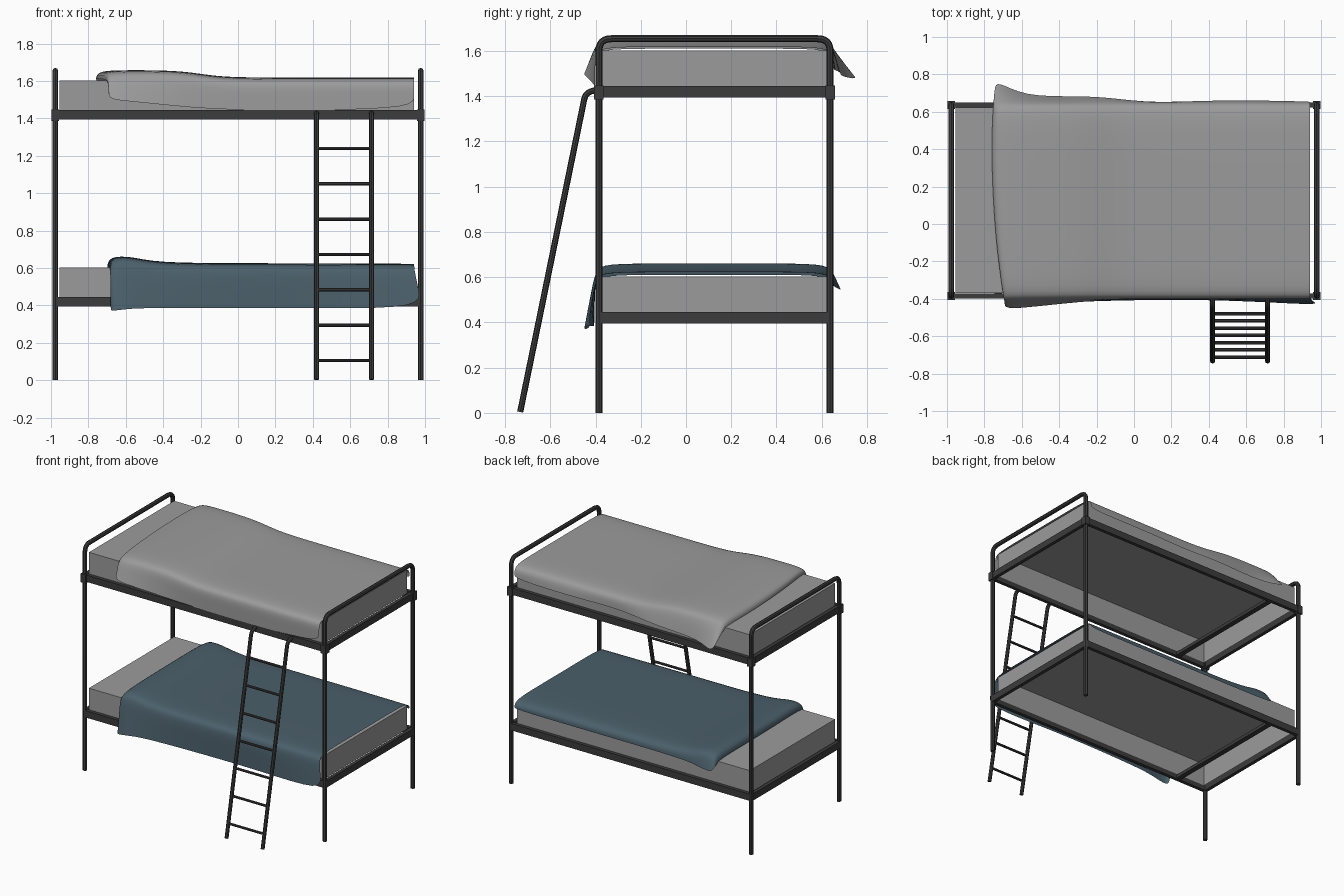
import bpy, bmesh, math
from mathutils import Vector

if "Cube" in bpy.data.objects:
    bpy.data.objects.remove(bpy.data.objects["Cube"])


def material(name, rgb):
    m = bpy.data.materials.new(name)
    m.diffuse_color = (*rgb, 1)
    m.use_nodes = True
    m.node_tree.nodes["Principled BSDF"].inputs["Base Color"].default_value = m.diffuse_color
    return m


METAL = material("dark metal", (0.045, 0.045, 0.045))
GREY = material("grey fabric", (0.33, 0.33, 0.335))
BLUE = material("slate blue fabric", (0.07, 0.115, 0.145))

YF, YB, XP = -0.385, 0.637, 0.977      # post centre lines


def finish(bm, name, mat):
    bmesh.ops.recalc_face_normals(bm, faces=bm.faces)
    me = bpy.data.meshes.new(name)
    bm.to_mesh(me)
    bm.free()
    me.materials.append(mat)
    ob = bpy.data.objects.new(name, me)
    bpy.context.collection.objects.link(ob)
    return ob


def box(name, lo, hi, mat, open_bottom=False):
    bm = bmesh.new()
    bmesh.ops.create_cube(bm, size=1)
    for v in bm.verts:
        v.co = [lo[i] + (v.co[i] + 0.5) * (hi[i] - lo[i]) for i in range(3)]
    if open_bottom:
        bm.normal_update()
        bmesh.ops.delete(bm, geom=[f for f in bm.faces if f.normal.z < -0.5], context='FACES_ONLY')
    ob = finish(bm, name, mat)
    if open_bottom:
        ob.data.update()
    return ob


def round_path(pts, radius, steps=6):
    """Polyline with its inner corners rounded."""
    pts = [Vector(p) for p in pts]
    out = [pts[0]]
    for a, b, c in zip(pts, pts[1:], pts[2:]):
        p, q = b + (a - b).normalized() * radius, b + (c - b).normalized() * radius
        for i in range(steps + 1):
            t = i / steps
            out.append(p * (1 - t) ** 2 + b * 2 * t * (1 - t) + q * t * t)
    return out + [pts[-1]]


def tube(name, pts, r, mat):
    cu = bpy.data.curves.new(name, 'CURVE')
    cu.dimensions = '3D'
    cu.bevel_depth, cu.bevel_resolution, cu.use_fill_caps = r, 2, True
    sp = cu.splines.new('POLY')
    sp.points.add(len(pts) - 1)
    for s, p in zip(sp.points, pts):
        s.co = (*p, 1)
    cu.materials.append(mat)
    ob = bpy.data.objects.new(name, cu)
    bpy.context.collection.objects.link(ob)
    bpy.context.view_layer.objects.active = ob
    bpy.ops.object.select_all(action='DESELECT')
    ob.select_set(True)
    bpy.ops.object.convert(target='MESH')
    bpy.ops.object.shade_smooth_by_angle()


# End frames: two posts joined by a rounded top hoop, with collars at the upper bunk
for side, label in ((-1, "head"), (1, "foot")):
    x = side * XP
    tube(label + "_post_hoop", round_path([(x, YF, 0.0), (x, YF, 1.654), (x, YB, 1.654), (x, YB, 0.0)], 0.055),
         0.0155, METAL)
    for y, end in ((YF, "front"), (YB, "back")):
        box(f"{label}_{end}_collar", (x - 0.021, y - 0.021, 1.385), (x + 0.021, y + 0.021, 1.448), METAL)

# Bunk frames and mattresses
for z, label in ((0.395, "lower"), (1.395, "upper")):
    for y, end in ((YF, "front"), (YB, "back")):
        box(f"{label}_{end}_rail", (-XP, y - 0.013, z), (XP, y + 0.013, z + 0.05), METAL)
    for x, end in ((-XP, "head"), (XP, "foot")):
        box(f"{label}_{end}_rail", (x - 0.013, YF, z), (x + 0.013, YB, z + 0.05), METAL)
    box(label + "_cross_bar", (-0.745, YF, z + 0.005), (-0.705, YB, z + 0.03), METAL)
    box(label + "_mattress", (-0.955, -0.37, z + 0.035), (0.942, 0.622, z + 0.207), GREY,
        open_bottom=True)

# Ladder: two leaning rails bent onto the bed, and seven rungs
LX = (0.42, 0.714)
for x, end in zip(LX, ("left", "right")):
    tube(f"ladder_{end}_rail", round_path([(x, -0.733, 0.004), (x, -0.444, 1.415), (x, -0.395, 1.428)], 0.03),
         0.0135, METAL)
for i in range(7):
    z = 0.105 + i * 0.189
    y = -0.733 + 0.289 * z / 1.411
    tube(f"ladder_rung_{i + 1}", [(LX[0], y, z), (LX[1], y, z)], 0.009, METAL)


def head_shift(y):
    """Slanted, bowed head edge of a blanket."""
    return 0.075 * ((y - 0.33) / 0.75) ** 2


def blanket(name, stations, mat, slant, flare):
    """Loft cross-sections (x, top z, front hem y, z, back hem y, z), then smooth."""
    bm = bmesh.new()
    rows = []
    last = len(stations) - 1
    for i, (x, zt, yf, zf, yb, zb) in enumerate(stations):
        s = zt - 0.03
        section = [(yf, zf), ((yf - 0.401) / 2, (zf + s) / 2), (-0.401, s), (-0.365, zt), (-0.1, zt),
                   (0.35, zt), (0.61, zt), (0.645, s), ((yb + 0.65) / 2, (zb + s) / 2), (yb, zb)]
        row = []
        for j, (y, z) in enumerate(section):
            dx = slant * head_shift(y) * max(0, 1 - i / 4)
            if i == last and j < 2:
                dx += flare * (1 - 0.5 * j)
            row.append(bm.verts.new((x + dx, y, z)))
        rows.append(row)
    for a, b in zip(rows, rows[1:]):
        for j in range(len(a) - 1):
            bm.faces.new((a[j], b[j], b[j + 1], a[j + 1]))
    ob = finish(bm, name, mat)
    sub = ob.modifiers.new("smooth", 'SUBSURF')
    sub.levels = sub.render_levels = 2
    for p in ob.data.polygons:
        p.use_smooth = True


blanket("upper_blanket", [
    (-0.765, 1.610, -0.42, 1.54, 0.72, 1.51),
    (-0.755, 1.655, -0.455, 1.50, 0.77, 1.47),
    (-0.60, 1.658, -0.445, 1.49, 0.68, 1.49),
    (-0.30, 1.656, -0.415, 1.46, 0.685, 1.50),
    (-0.12, 1.622, -0.405, 1.45, 0.675, 1.51),
    (0.10, 1.618, -0.402, 1.443, 0.645, 1.52),
    (0.45, 1.618, -0.402, 1.443, 0.665, 1.52),
    (0.942, 1.618, -0.402, 1.455, 0.655, 1.52)], GREY, 1.0, 0.0)

blanket("lower_blanket", [
    (-0.70, 0.610, -0.42, 0.37, 0.67, 0.57),
    (-0.69, 0.662, -0.455, 0.37, 0.69, 0.54),
    (-0.57, 0.662, -0.445, 0.385, 0.67, 0.55),
    (-0.45, 0.628, -0.42, 0.385, 0.655, 0.56),
    (0.00, 0.625, -0.405, 0.385, 0.652, 0.56),
    (0.50, 0.625, -0.405, 0.385, 0.652, 0.56),
    (0.942, 0.622, -0.435, 0.385, 0.652, 0.56)], BLUE, 0.25, 0.045)
